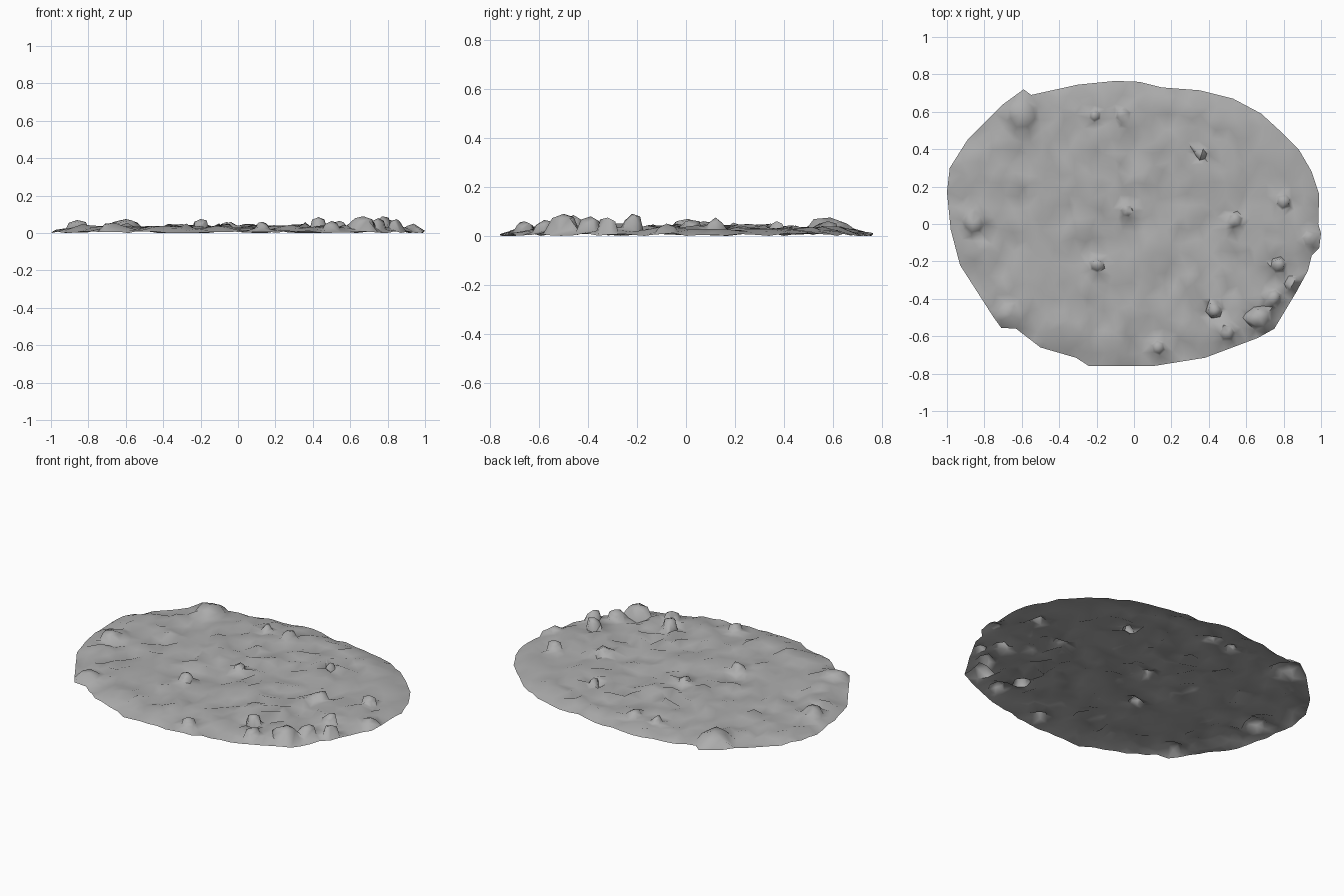
import bpy
import math
import random
from mathutils import Vector, noise
from mathutils.geometry import delaunay_2d_cdt, intersect_point_line

default_cube = bpy.data.objects.get("Cube")
if default_cube:
    bpy.data.objects.remove(default_cube, do_unlink=True)

random.seed(7)
SPACING = 0.06

# Rim of the ground patch, clockwise from the model's right side
RIM = [(-1, .17), (-.985, .3), (-.89, .45), (-.7, .64), (-.59, .72), (-.55, .69),
       (-.3, .745), (-.1, .765), (.03, .76), (.15, .73), (.35, .715), (.53, .67),
       (.68, .59), (.8, .48), (.88, .4), (.95, .28), (.99, .16), (.985, 0),
       (1, -.05), (.99, -.13), (.95, -.17), (.93, -.25), (.87, -.36), (.75, -.56),
       (.66, -.61), (.38, -.715), (.1, -.76), (-.24, -.76), (-.31, -.715),
       (-.5, -.66), (-.63, -.56), (-.71, -.555), (-.75, -.5), (-.93, -.22), (-.98, -.03)]

# Stones pushing up through the ground: x, y, radius, height
STONES = [(-.6, .59, .1, .075), (-.86, .01, .07, .07), (-.06, .58, .05, .06),
          (-.21, .58, .035, .06), (.8, .12, .05, .075), (.94, -.08, .05, .05),
          (.54, .02, .05, .065), (.13, -.66, .045, .06), (.85, -.32, .05, .075),
          (.77, -.22, .05, .09), (.67, -.5, .07, .09), (.75, -.39, .05, .08),
          (.43, -.46, .05, .085), (.5, -.58, .05, .065), (-.66, -.49, .08, .055),
          (-.2, -.22, .045, .075), (.36, .37, .03, .06), (-.04, .07, .04, .06)]


def make_material(name, colour):
    material = bpy.data.materials.new(name)
    material.use_nodes = True
    material.diffuse_color = colour
    material.node_tree.nodes["Principled BSDF"].inputs["Base Color"].default_value = colour
    return material


def subdivide_rim(corners):
    """Split every long side of the rim into short edges."""
    points = []
    for start, end in zip(corners, corners[1:] + corners[:1]):
        start, end = Vector(start), Vector(end)
        steps = max(1, round((end - start).length / SPACING))
        points += [start.lerp(end, step / steps) for step in range(steps)]
    return points


def rim_distance(point, rim):
    """Distance to the rim, negative outside it."""
    inside, nearest = False, math.inf
    for a, b in zip(rim, rim[1:] + rim[:1]):
        if (a.y > point.y) != (b.y > point.y):
            if point.x < a.x + (b.x - a.x) * (point.y - a.y) / (b.y - a.y):
                inside = not inside
        foot, factor = intersect_point_line(point, a, b)
        foot = a.lerp(b, min(1, max(0, factor)))
        nearest = min(nearest, (point - foot.to_2d()).length)
    return nearest if inside else -nearest


def ground_height(point, distance):
    """Rough rolling soil that sinks to the floor at the rim."""
    rolling = noise.noise(Vector((point.x * 7, point.y * 7, 3)))
    height = .028 + .012 * rolling + random.gauss(0, .009)
    return max(.004, min(.06, height)) * min(1, .3 + distance * 6)


# Rim points lie close to the floor
rim = subdivide_rim(RIM[::-1])
points = list(rim)
heights = [max(0, random.gauss(.005, .005)) for _ in rim]


def add_point(point, height=None):
    distance = rim_distance(point, rim)
    if distance > SPACING * .35:
        points.append(point)
        heights.append(ground_height(point, distance) if height is None else height)


# Soil points on a jittered grid, leaving room for the stones
columns, rows = round(2 / SPACING), round(1.6 / SPACING)
for row in range(rows + 1):
    for column in range(columns + 1):
        spot = Vector((column + row % 2 / 2 - columns / 2, row - rows / 2)) * SPACING
        spot += Vector((random.uniform(-1, 1), random.uniform(-1, 1))) * SPACING * .3
        if all((spot - Vector((x, y))).length > r * 1.25 for x, y, r, h in STONES):
            add_point(spot)

# Each stone is a low foot ring, a steep shoulder ring and a crown
for x, y, radius, height in STONES:
    centre = Vector((x, y))
    sides = 6 if radius < .06 else 8
    turn = random.random()
    for side in range(sides):
        angle = math.tau * (side + turn) / sides
        outward = Vector((math.cos(angle), math.sin(angle)))
        reach = radius * random.uniform(.88, 1.1)
        add_point(centre + outward * reach)
        add_point(centre + outward * reach * .72, height * random.uniform(.6, .92))
    add_point(centre, height)

# Skin the points with triangles inside the rim
flat, _, triangles, origins, _, _ = delaunay_2d_cdt(
    points, [], [list(range(len(rim)))], 1, 1e-5)
vertices = [(p.x, p.y, heights[source[0]] if source else 0)
            for p, source in zip(flat, origins)]
mesh = bpy.data.meshes.new("ground_patch")
mesh.from_pydata(vertices, [], triangles)
mesh.update()
mesh.materials.append(make_material("stone_grey", (.42, .42, .42, 1)))
ground = bpy.data.objects.new("ground_patch", mesh)
bpy.context.collection.objects.link(ground)

# Smooth soil with crisp breaks at the steepest stones
bpy.context.view_layer.objects.active = ground
ground.select_set(True)
bpy.ops.object.shade_smooth_by_angle(angle=math.radians(70))
